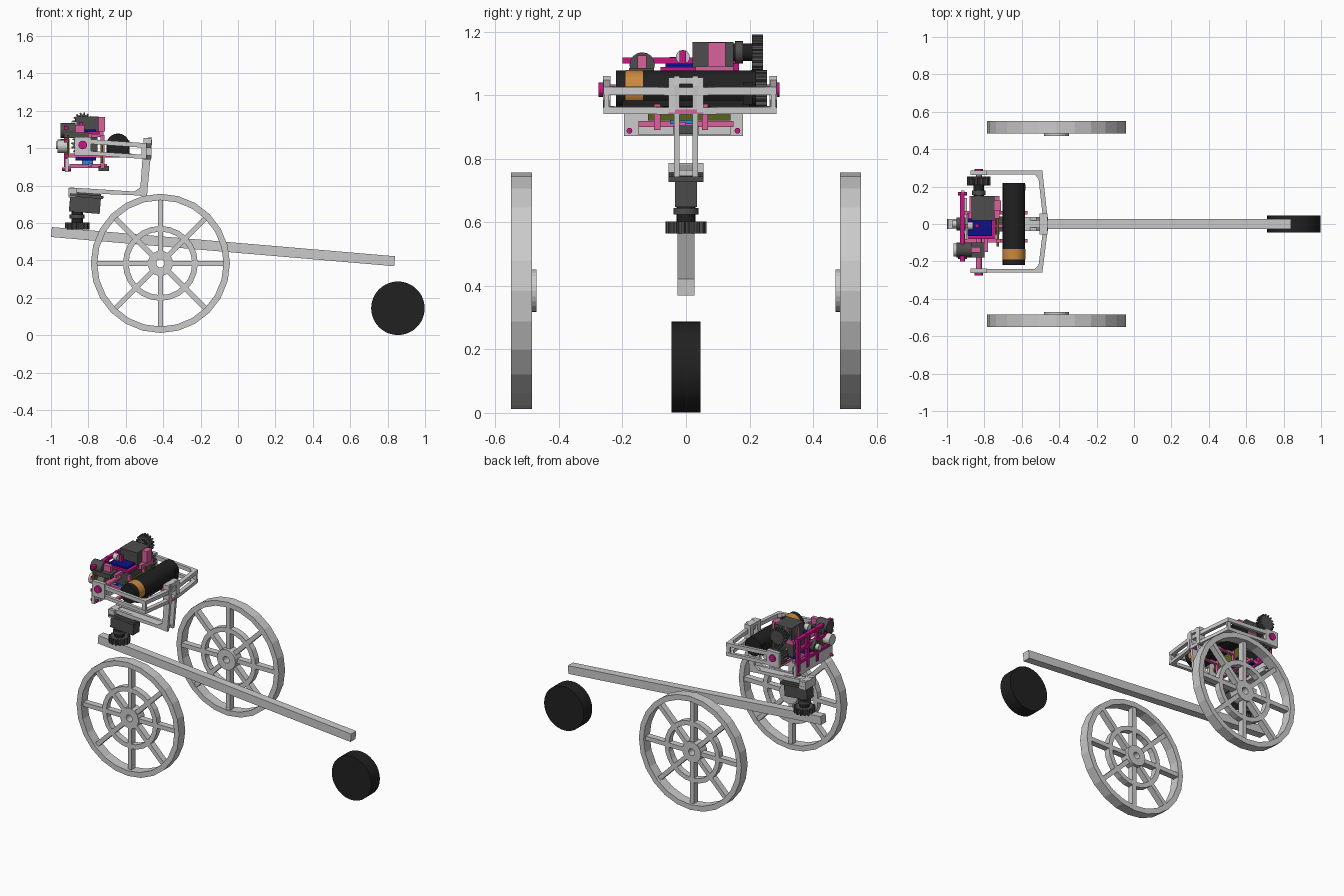
import bpy, bmesh
from math import sin, cos, pi, radians
from mathutils import Matrix, Vector

if "Cube" in bpy.data.objects:
    bpy.data.objects.remove(bpy.data.objects["Cube"])

COL = dict(black=(.015, .015, .015), dark=(.075, .075, .075), pink=(.7, .12, .33),
           magenta=(.57, .008, .235), navy=(.005, .005, .25), blue=(.02, .25, .8),
           olive=(.1, .12, .01), orange=(.6, .25, .05))
TILT = 0.0843  # slope of the main beam


def finish(name, bm, col=None, smooth=False):
    bmesh.ops.recalc_face_normals(bm, faces=bm.faces)
    me = bpy.data.meshes.new(name)
    bm.to_mesh(me)
    bm.free()
    if smooth:
        me.shade_smooth()
        me.set_sharp_from_angle(angle=radians(35))
    ob = bpy.data.objects.new(name, me)
    bpy.context.collection.objects.link(ob)
    if col:
        mat = bpy.data.materials.get(col) or bpy.data.materials.new(col)
        mat.diffuse_color = (*COL[col], 1)
        mat.use_nodes = True
        mat.node_tree.nodes["Principled BSDF"].inputs["Base Color"].default_value = mat.diffuse_color
        me.materials.append(mat)
    return ob


def box(name, x, y, z, col=None, tilt=0):
    bm = bmesh.new()
    c = [(a + b) / 2 for a, b in (x, y, z)]
    d = [b - a for a, b in (x, y, z)]
    bmesh.ops.create_cube(bm, size=1, matrix=Matrix.Translation(c)
                          @ Matrix.Rotation(tilt, 4, 'Y') @ Matrix.Diagonal((*d, 1)))
    return finish(name, bm, col)


def place(axis, a, b, t):
    return {'x': (t, a, b), 'y': (a, t, b), 'z': (a, b, t)}[axis]


def prism(name, pts, axis, lo, hi, col=None, smooth=False, shear=0, x0=0):
    bm = bmesh.new()
    loops = [[bm.verts.new(Vector(place(axis, a, b, t))) for a, b in pts] for t in (lo, hi)]
    for v in bm.verts:
        v.co.z -= shear * (v.co.x - x0)
    bm.faces.new(loops[0])
    bm.faces.new(loops[1])
    n = len(pts)
    for i in range(n):
        j = (i + 1) % n
        bm.faces.new((loops[0][i], loops[0][j], loops[1][j], loops[1][i]))
    return finish(name, bm, col, smooth)


def circle(c, r, n):
    return [(c[0] + r * cos(2 * pi * i / n), c[1] + r * sin(2 * pi * i / n)) for i in range(n)]


def cyl(name, axis, c, r, lo, hi, col=None, n=24):
    return prism(name, circle(c, r, n), axis, lo, hi, col, True)


def ring(name, c, ro, ri, lo, hi, n=24):
    bm = bmesh.new()
    L = [[bm.verts.new((a, t, b)) for a, b in circle(c, r, n)]
         for r, t in ((ro, lo), (ro, hi), (ri, hi), (ri, lo))]
    for k in range(4):
        for i in range(n):
            j = (i + 1) % n
            p, q = L[k], L[(k + 1) % 4]
            bm.faces.new((p[i], p[j], q[j], q[i]))
    return finish(name, bm)


def gear(name, axis, c, r, lo, hi, teeth=16, col='dark'):
    pts = []
    for i in range(teeth):
        for f, rad in ((0, .8), (.3, .8), (.42, 1), (.78, 1), (.9, .8)):
            a = 2 * pi * (i + f) / teeth
            pts.append((c[0] + r * rad * cos(a), c[1] + r * rad * sin(a)))
    return prism(name, pts, axis, lo, hi, col)


# Large spoked wheels
WC = (-.415, .384)
for s, side in ((1, 'left'), (-1, 'right')):
    ring(side + '_wheel_rim', WC, .372, .338, s * .485, s * .55)
    ring(side + '_wheel_inner_ring', WC, .2, .17, s * .49, s * .53)
    ring(side + '_wheel_hub', WC, .067, .022, s * .47, s * .535)
    for k in range(8):
        bm = bmesh.new()
        bmesh.ops.create_cube(bm, size=1, matrix=Matrix.Translation((WC[0], s * .51, WC[1]))
                              @ Matrix.Rotation(k * pi / 4, 4, 'Y')
                              @ Matrix.Translation((.2, 0, 0)) @ Matrix.Diagonal((.288, .04, .028, 1)))
        finish(side + '_wheel_spoke', bm)

# Small rear wheel and sloping main beam
cyl('rear_wheel', 'y', (.855, .144), .143, -.045, .045, 'black', 48)
prism('main_beam', [(-1, .525), (-.995, .578), (.84, .422), (.835, .369)], 'y', -.026, .026)

# Pan gear, shaft and servo above the beam
gear('pan_gear', 'z', (-.86, 0), .065, .565, .602, 16)
cyl('pan_shaft', 'z', (-.86, 0), .03, .6, .665, 'black', 16)
cyl('pan_shaft_collar', 'z', (-.86, 0), .04, .625, .645, 'dark', 16)
box('pan_servo', (-.9, -.735), (-.034, .034), (.655, .765), 'dark', TILT)
box('pan_servo_flange', (-.9, -.72), (-.055, .055), (.735, .752), 'dark', TILT)
box('pan_servo_mount', (-.905, -.86), (-.055, .055), (.735, .787))

# Bent neck arm, two parallel plates with cross pieces
neck = [(-.9, .79), (-.9, .768), (-.72, .755), (-.55, .748), (-.487, .742), (-.46, 1.03),
        (-.462, 1.06), (-.503, 1.05), (-.522, .79), (-.555, .768)]
for s in (1, -1):
    a, b = sorted((s * .02, s * .038))
    prism('neck_plate', neck, 'y', a, b)
    a, b = sorted((s * .035, s * .055))
    box('neck_clamp_side', (-.505, -.462), (a, b), (.945, 1.05))
box('neck_floor', (-.9, -.5), (-.03, .03), (.756, .774), None, .05)
box('neck_clamp_top', (-.505, -.462), (-.055, .055), (1.035, 1.055))
box('neck_clamp_base', (-.505, -.465), (-.055, .055), (.94, .955), 'pink')

# U shaped yoke, upper and lower rail
yoke = [(-.87, .285), (-.49, .285), (-.465, .06), (-.465, -.06), (-.49, -.26), (-.87, -.26),
        (-.87, -.24), (-.53, -.24), (-.51, -.22), (-.49, -.06), (-.49, .06), (-.51, .24),
        (-.53, .265), (-.87, .265)]
for lo, hi, nm in ((1.0, 1.025, 'upper'), (.94, .962, 'lower')):
    prism('yoke_rail_' + nm, yoke, 'z', lo, hi, None, False, .07, -.47)
for y0, y1 in ((-.262, -.238), (.263, .287)):
    box('yoke_end', (-.875, -.785), (y0, y1), (.96, 1.06))
    box('yoke_corner_post', (-.515, -.49), (y0 + .005, y1 - .005), (.945, 1.02))

# Tilt axle with pink caps, tilt gears and servo
TC = (-.83, 1.017)
cyl('tilt_axle_left', 'y', TC, .016, .15, .285, 'pink', 16)
cyl('tilt_axle_right', 'y', TC, .016, -.27, -.05, 'pink', 16)
cyl('axle_cap_left', 'y', TC, .023, .283, .295, 'magenta', 16)
cyl('axle_cap_right', 'y', TC, .023, -.275, -.258, 'magenta', 16)
gear('tilt_driven_gear', 'y', TC, .062, .205, .255)
gear('tilt_drive_gear', 'y', (-.83, 1.135), .056, .208, .242)
cyl('tilt_shaft', 'y', (-.83, 1.135), .028, .13, .21, 'black', 16)
cyl('tilt_shaft_collar', 'y', (-.83, 1.135), .036, .155, .18, 'dark', 16)
box('tilt_servo', (-.87, -.745), (.02, .15), (1.085, 1.168), 'dark')
box('tilt_servo_flange', (-.87, -.71), (.07, .125), (1.09, 1.166), 'pink')
box('tilt_servo_seat', (-.88, -.72), (.03, .15), (1.06, 1.09), 'pink')

# Battery with orange band
BC = (-.642, 1.017)
cyl('battery', 'y', BC, .06, -.22, .22, 'black', 24)
cyl('battery_band', 'y', BC, .0615, -.19, -.135, 'orange', 24)
box('battery_cradle', (-.7, -.585), (-.2, .2), (.965, .985), 'black')
box('battery_end_plate', (-.704, -.58), (.18, .21), (.97, 1.04), 'black')

# Pink frame holding the head together
for y in (-.09, .06):
    box('frame_rail', (-.91, -.57), (y - .01, y + .01), (.95, .972), 'pink')
    box('frame_upright', (-.735, -.715), (y - .01, y + .01), (.89, 1.07), 'pink')
for z in (.9, 1.06):
    box('frame_cross_bar', (-.8, -.78), (-.15, .15), (z, z + .018), 'pink')
box('frame_foot', (-.9, -.7), (-.02, 0), (.895, .915), 'pink')
box('frame_foot_block', (-.745, -.69), (-.04, .04), (.878, .905), 'dark')
box('frame_deck', (-.89, -.74), (-.08, .06), (1.072, 1.088), 'magenta')
box('deck_post', (-.85, -.83), (-.02, 0), (1.088, 1.14), 'magenta')
cyl('deck_roller', 'x', (-.01, 1.12), .022, -.89, -.86, None, 16)
box('core_block', (-.87, -.75), (-.05, .13), (.97, 1.06), 'dark')

# Circuit boards and small servo
box('control_board', (-.89, -.76), (-.065, .03), (1.088, 1.1), 'navy')
box('lower_board', (-.87, -.76), (-.08, .08), (.935, .95), 'navy')
box('small_servo', (-.835, -.775), (-.05, .03), (.91, .965), 'blue')
box('rear_board', (-.735, -.722), (-.12, .14), (.92, 1.035), 'olive')
box('sensor_board', (-.915, -.903), (-.2, -.05), (.95, 1.07), 'olive')

# Face plate as an open frame, with lower grey panel
for y in (-.04, .06, .155):
    box('face_upright', (-.93, -.912), (y - .012, y + .012), (.9, 1.12), 'magenta')
for z in (.95, 1.03, 1.1):
    box('face_cross_bar', (-.93, -.905), (-.2, .168), (z, z + .018), 'magenta')
box('lower_panel', (-.925, -.905), (-.195, .18), (.872, .945))
box('lower_panel_rib', (-.905, -.892), (-.15, .14), (.875, .905))
for y in (-.178, .162):
    cyl('panel_screw', 'x', (y, .888), .009, -.94, -.893, 'magenta', 12)

# Front lens and side sensor
cyl('lens_body', 'x', (0, 1.015), .035, -.95, -.9, 'dark', 16)
cyl('lens', 'x', (0, 1.015), .02, -.972, -.95, None, 16)
cyl('side_sensor', 'x', (-.138, 1.095), .04, -.95, -.87, 'dark', 16)
box('side_sensor_base', (-.93, -.8), (-.18, -.1), (1.055, 1.085), 'dark')
box('side_sensor_bracket', (-.87, -.82), (-.152, -.124), (1.06, 1.125), 'pink')
cyl('side_lens', 'x', (-.14, 1.01), .035, -.965, -.9, None, 16)
